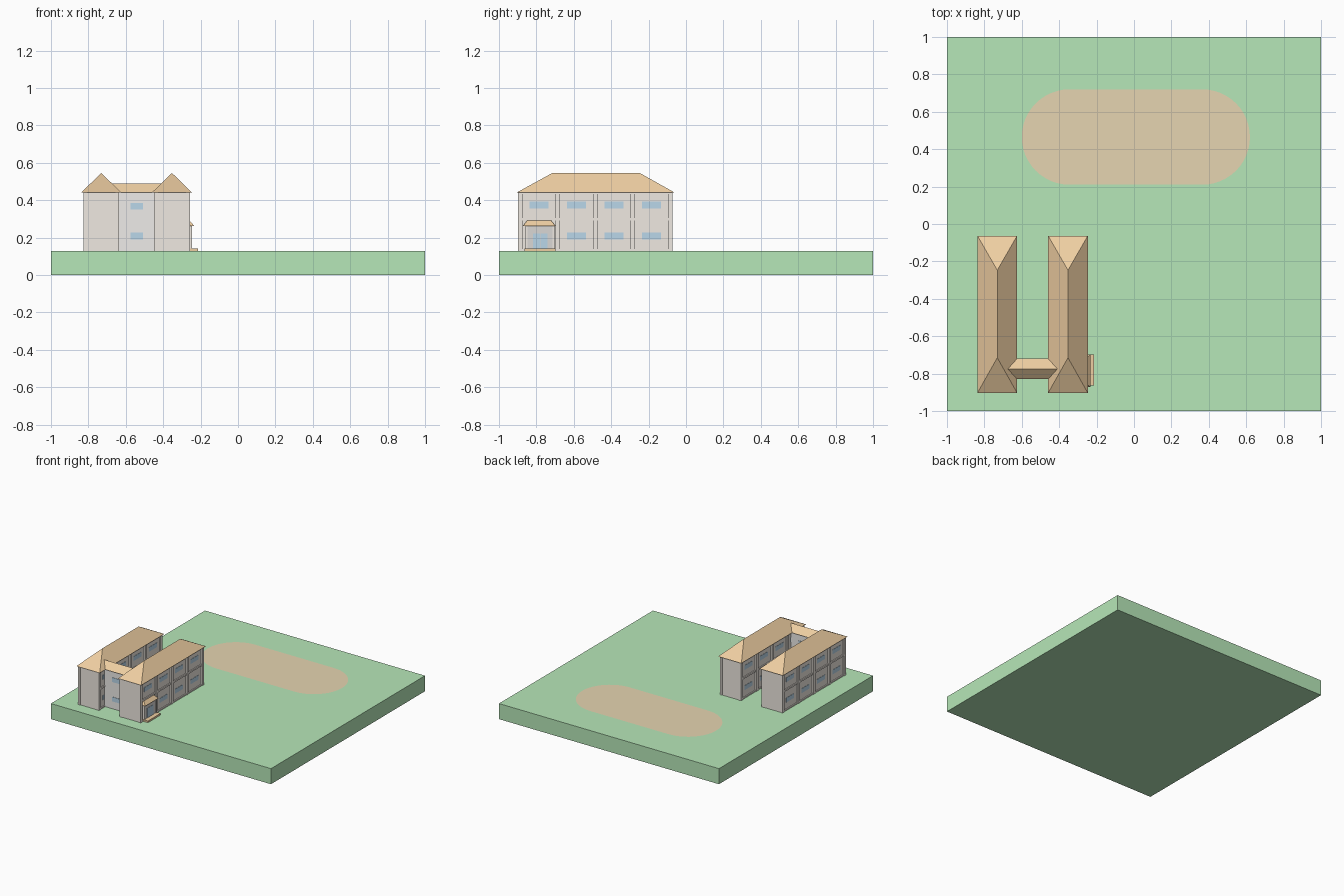
import bpy, bmesh, math

if "Cube" in bpy.data.objects:
    bpy.data.objects.remove(bpy.data.objects["Cube"])

G = 0.128  # top of the lawn


def material(name, rgb):
    m = bpy.data.materials.new(name)
    m.diffuse_color = (*rgb, 1)
    m.use_nodes = True
    m.node_tree.nodes["Principled BSDF"].inputs["Base Color"].default_value = m.diffuse_color
    return m


GREEN = material("grass", (0.47, 0.80, 0.48))
SAND = material("sand", (0.79, 0.66, 0.44))
WALL = material("wall", (0.87, 0.82, 0.76))
PLAIN = material("plain_wall", (0.86, 0.84, 0.82))
ROOF = material("roof", (0.86, 0.62, 0.36))
GLASS = material("glass", (0.49, 0.68, 0.82))
PORCH = material("porch", (0.70, 0.68, 0.66))


def make(name, bm, mat):
    bmesh.ops.recalc_face_normals(bm, faces=bm.faces[:])
    me = bpy.data.meshes.new(name)
    bm.to_mesh(me)
    bm.free()
    ob = bpy.data.objects.new(name, me)
    me.materials.append(mat)
    bpy.context.collection.objects.link(ob)
    return ob


def boxes(name, mat, items):
    """One object from (x0, x1, y0, y1, z0, z1) boxes."""
    bm = bmesh.new()
    for x0, x1, y0, y1, z0, z1 in items:
        vs = bmesh.ops.create_cube(bm, size=1)["verts"]
        for v in vs:
            v.co = (x1 if v.co.x > 0 else x0,
                    y1 if v.co.y > 0 else y0,
                    z1 if v.co.z > 0 else z0)
    return make(name, bm, mat)


def roof(name, base, top, z0, z1):
    """Closed hull between a base rectangle and a ridge rectangle (x0, x1, y0, y1)."""
    bm = bmesh.new()
    for (x0, x1, y0, y1), z in ((base, z0), (top, z1)):
        for x in {x0, x1}:
            for y in {y0, y1}:
                bm.verts.new((x, y, z))
    bmesh.ops.convex_hull(bm, input=bm.verts[:])
    bmesh.ops.dissolve_limit(bm, angle_limit=0.01, verts=bm.verts[:], edges=bm.edges[:])
    return make(name, bm, ROOF)


# lawn slab
boxes("lawn", GREEN, [(-1, 1, -1, 1, 0, G)])

# running field: stadium outline, a thin skin on the lawn
bm = bmesh.new()
R, CY, N = 0.255, 0.465, 24
ring = []
for cx, start in ((0.365, -math.pi / 2), (-0.345, math.pi / 2)):
    for i in range(N + 1):
        a = start + math.pi * i / N
        ring.append(bm.verts.new((cx + R * math.cos(a), CY + R * math.sin(a), G + 0.001)))
bm.faces.new(ring)
make("sports_field", bm, SAND)

# two long wings
BAYS = [-0.785 + 0.2 * i for i in range(4)]
PIERS = [-0.885 + 0.2 * i for i in range(5)]
Y0, Y1 = -0.897, -0.073
EAVE = 0.442
for side, cx in (("left", -0.731), ("right", -0.353)):
    boxes(side + "_wing_walls", WALL, [(cx - 0.085, cx + 0.085, Y0 + 0.003, Y1 - 0.003, G, EAVE)])
    frame, glass = [], []
    for s in (-1, 1):
        xa, xb = sorted((cx + s * 0.075, cx + s * 0.096))
        # piers and floor bands
        for y in PIERS:
            frame.append((xa, xb, y - 0.012, y + 0.012, G, EAVE))
        xa, xb = sorted((cx + s * 0.075, cx + s * 0.093))
        for z0, z1 in ((G, 0.138), (0.290, 0.304), (0.432, EAVE)):
            frame.append((xa, xb, Y0 + 0.003, Y1 - 0.003, z0, z1))
        # windows
        xa, xb = sorted((cx + s * 0.080, cx + s * 0.087))
        for y in BAYS:
            for z in (0.208, 0.374):
                if side == "right" and s > 0 and y == BAYS[0] and z < 0.3:
                    continue
                glass.append((xa, xb, y - 0.051, y + 0.051, z - 0.018, z + 0.018))
    boxes(side + "_wing_frame", WALL, frame)
    boxes(side + "_wing_windows", GLASS, glass)
    roof(side + "_wing_roof", (cx - 0.106, cx + 0.106, -0.903, -0.063),
         (cx, cx, -0.715, -0.247), EAVE, 0.545)

# connecting block between the wings
boxes("link_walls", PLAIN, [(-0.66, -0.42, -0.813, -0.737, G, EAVE)])
boxes("link_windows", GLASS,
      [(-0.575, -0.507, -0.816, -0.734, z - 0.018, z + 0.018) for z in (0.208, 0.367)])
roof("link_roof", (-0.70, -0.385, -0.83, -0.72), (-0.70, -0.385, -0.775, -0.775), EAVE, 0.49)

# entrance porch on the right wing
X = -0.268
boxes("porch_walls", PORCH, [(X, -0.252, -0.855, -0.705, G, 0.264)])
boxes("porch_posts", WALL, [(X, -0.247, y - 0.006, y + 0.006, G, 0.264) for y in (-0.853, -0.707)])
boxes("porch_step", ROOF, [(X, -0.215, -0.863, -0.697, G, 0.142)])
boxes("porch_doors", GLASS,
      [(X, -0.2495, y - 0.019, y + 0.019, 0.142, 0.221) for y in (-0.800, -0.760)])
roof("porch_roof", (X, -0.233, -0.872, -0.698), (X, X + 0.008, -0.85, -0.72), 0.262, 0.29)
